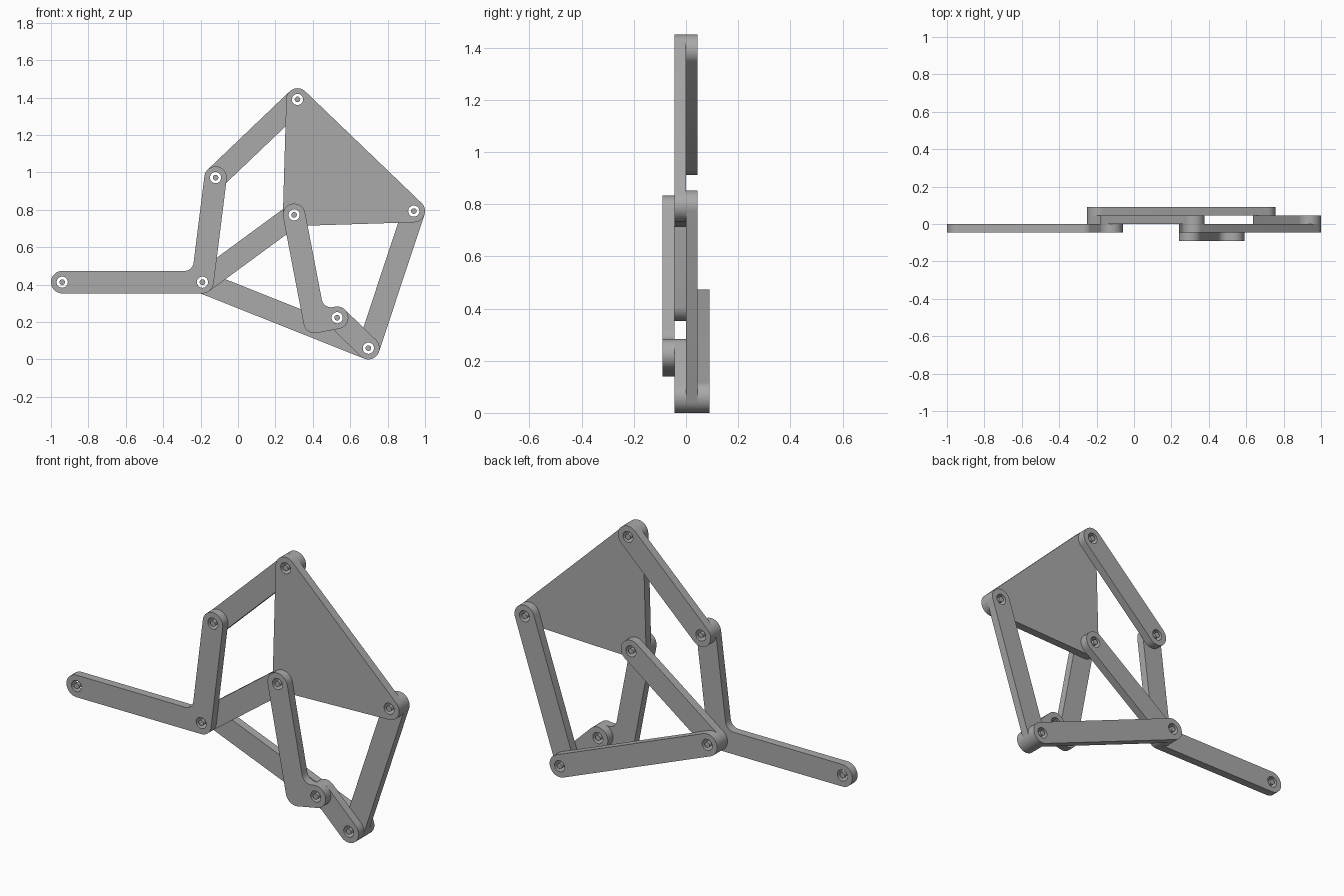
import bpy, bmesh, math
from mathutils import Vector, Matrix

cube = bpy.data.objects.get("Cube")
if cube:
    bpy.data.objects.remove(cube)

R, FILLET, HOLE, PIN, T = 0.06, 0.05, 0.03, 0.015, 0.045

# Pivot positions (x, z)
P = {k: Vector(v) for k, v in dict(
    tip=(-0.94, 0.413), hub=(-0.19, 0.413), elbow=(-0.12, 0.972),
    apex=(0.318, 1.39), corner=(0.94, 0.793), middle=(0.3, 0.773),
    bend=(0.41, 0.2), crank=(0.53, 0.223), foot=(0.697, 0.06)).items()}

grey = bpy.data.materials.new("Grey metal")
grey.use_nodes = True
grey.diffuse_color = (0.4, 0.4, 0.4, 1)
grey.node_tree.nodes["Principled BSDF"].inputs["Base Color"].default_value = grey.diffuse_color


def polar(a, r):
    return Vector((math.cos(a), math.sin(a))) * r


def circle(c, r, n=32):
    return [c + polar(math.tau * i / n, r) for i in range(n)]


def outline(loop):
    """Offset a counter-clockwise loop by R, rounding outer and inner corners."""
    pts = []
    for i, p in enumerate(loop):
        d1, d2 = p - loop[i - 1], loop[(i + 1) % len(loop)] - p
        start = math.atan2(d1.y, d1.x) - math.pi / 2
        turn = math.atan2(d1.x * d2.y - d1.y * d2.x, d1.dot(d2))
        if abs(turn) > math.pi - 0.001:
            turn = math.pi
        centre, r = p, R
        if turn < 0:
            centre = p + polar(start + turn / 2, (R + FILLET) / math.cos(turn / 2))
            r = -FILLET
        n = max(3, math.ceil(abs(turn) / 0.15))
        pts += [centre + polar(start + turn * k / n, r) for k in range(n + 1)]
    return pts


def finish(obj):
    obj.data.materials.clear()
    obj.data.materials.append(grey)
    bpy.ops.object.select_all(action='DESELECT')
    obj.select_set(True)
    bpy.context.view_layer.objects.active = obj
    bpy.ops.object.shade_smooth_by_angle(angle=math.radians(30))


def plate(name, loop, holes, layer):
    """Flat bar with pivot holes, filling one layer of thickness T."""
    cu = bpy.data.curves.new(name, 'CURVE')
    cu.dimensions, cu.fill_mode, cu.extrude = '2D', 'BOTH', T / 2
    for ring in [outline([P[k] for k in loop])] + [circle(P[k], HOLE) for k in holes]:
        s = cu.splines.new('POLY')
        s.points.add(len(ring) - 1)
        for pt, co in zip(s.points, ring):
            pt.co = (co.x, co.y, 0, 1)
        s.use_cyclic_u = True
    tmp = bpy.data.objects.new(name + "_profile", cu)
    bpy.context.collection.objects.link(tmp)
    dg = bpy.context.evaluated_depsgraph_get()
    me = bpy.data.meshes.new_from_object(tmp.evaluated_get(dg))
    bpy.data.objects.remove(tmp)
    bm = bmesh.new()
    bm.from_mesh(me)
    bmesh.ops.remove_doubles(bm, verts=bm.verts, dist=0.0001)
    bm.transform(Matrix.Translation((0, (layer + 0.5) * T, 0))
                 @ Matrix.Rotation(math.pi / 2, 4, 'X'))
    bmesh.ops.recalc_face_normals(bm, faces=bm.faces)
    bm.to_mesh(me)
    bm.free()
    me.name = name
    obj = bpy.data.objects.new(name, me)
    bpy.context.collection.objects.link(obj)
    finish(obj)
    for k in holes:
        stacks.setdefault(k, []).append(layer)


stacks = {}

# Straight links: name, two pivots, layer (front to back -2..1)
for name, a, b, layer in (("upper_link", "elbow", "apex", 0),
                          ("middle_link", "hub", "middle", 0),
                          ("rear_link", "corner", "foot", 0),
                          ("lower_link", "hub", "foot", 1),
                          ("short_link", "crank", "foot", -1)):
    plate(name, (a, b), (a, b), layer)

# Bent arms and the triangular plate
plate("bell_crank", ("tip", "hub", "elbow", "hub"), ("tip", "hub", "elbow"), -1)
plate("bent_arm", ("middle", "bend", "crank", "bend"), ("middle", "crank"), -2)
plate("triangle_plate", ("middle", "corner", "apex"), ("middle", "corner", "apex"), -1)

# Pins running through every stack of holes
for key, layers in stacks.items():
    y0, y1 = min(layers) * T, (max(layers) + 1) * T
    bpy.ops.mesh.primitive_cylinder_add(
        vertices=24, radius=PIN, depth=y1 - y0,
        location=(P[key].x, (y0 + y1) / 2, P[key].y), rotation=(math.pi / 2, 0, 0))
    pin = bpy.context.object
    pin.name = key + "_pin"
    finish(pin)
